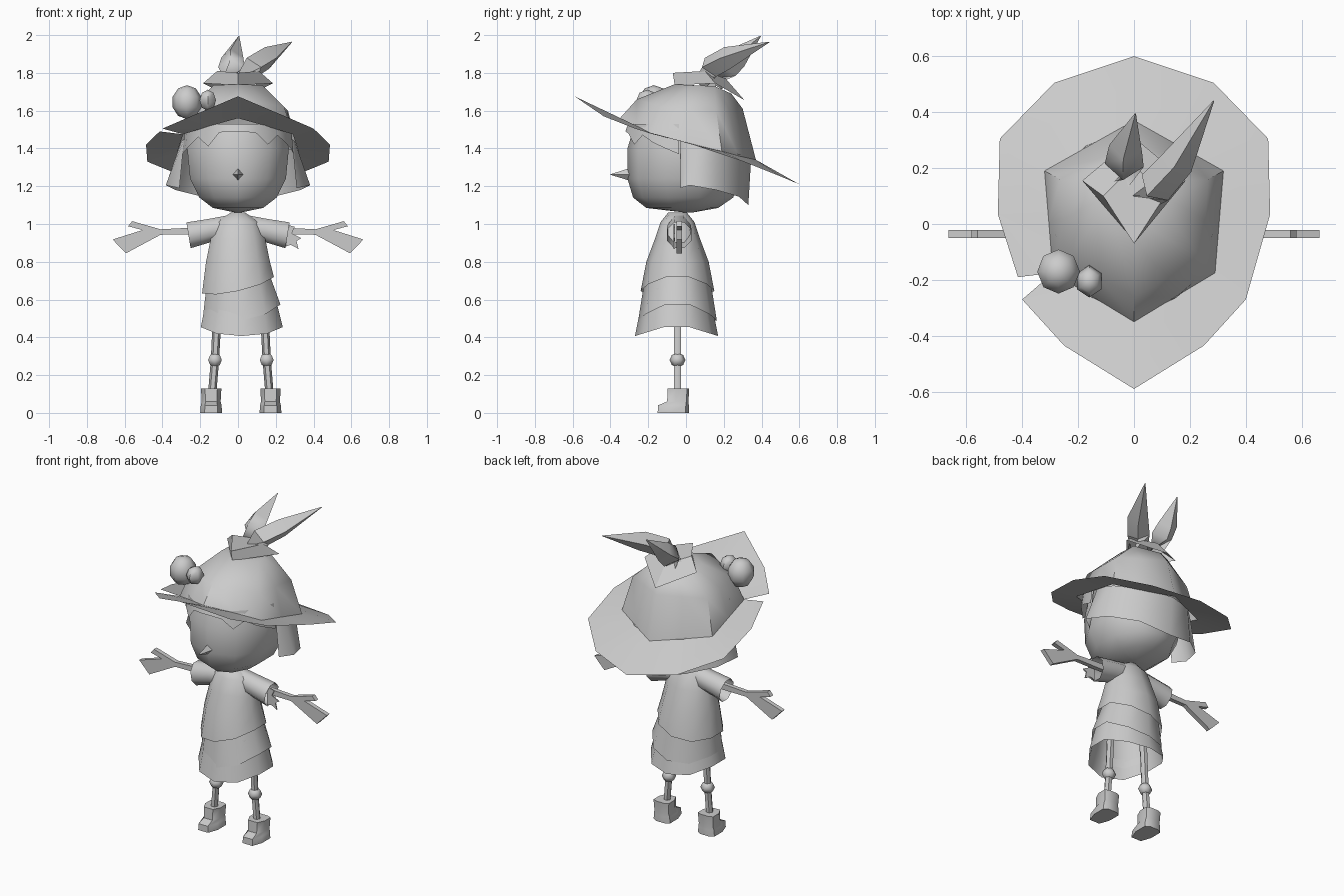
import bpy, bmesh, math
from mathutils import Vector

if "Cube" in bpy.data.objects:
    bpy.data.objects.remove(bpy.data.objects["Cube"])

grey = bpy.data.materials.new("plain_grey")
grey.diffuse_color = (0.6, 0.6, 0.6, 1)
grey.use_nodes = True
grey.node_tree.nodes["Principled BSDF"].inputs["Base Color"].default_value = grey.diffuse_color


def make(name, verts, faces, angle=50):
    me = bpy.data.meshes.new(name)
    me.from_pydata([tuple(v) for v in verts], [], faces)
    bm = bmesh.new()
    bm.from_mesh(me)
    bmesh.ops.remove_doubles(bm, verts=bm.verts, dist=0.0005)
    bmesh.ops.recalc_face_normals(bm, faces=bm.faces)
    bm.to_mesh(me)
    bm.free()
    me.materials.append(grey)
    ob = bpy.data.objects.new(name, me)
    bpy.context.collection.objects.link(ob)
    bpy.ops.object.select_all(action='DESELECT')
    ob.select_set(True)
    bpy.context.view_layer.objects.active = ob
    if angle:
        bpy.ops.object.shade_smooth_by_angle(angle=math.radians(angle))
    return ob


def loft(name, rings, closed=True, start=False, end=False, angle=50):
    n = len(rings[0])
    verts = [v for r in rings for v in r]
    faces = []
    for k in range(len(rings) - 1):
        for i in range(n if closed else n - 1):
            j = (i + 1) % n
            faces.append((k * n + i, k * n + j, k * n + n + j, k * n + n + i))
    if start:
        faces.append(tuple(range(n)))
    if end:
        faces.append(tuple(range(len(verts) - n, len(verts))))
    return make(name, verts, faces, angle)


def oval(n, cx, cy, rx, ry, z):
    """Level or wavy ring, first corner at the front; z may be a function of x, y offsets."""
    out = []
    for i in range(n):
        a = 2 * math.pi * i / n
        s, c = math.sin(a), -math.cos(a)
        out.append((cx + rx * s, cy + ry * c, z(s, c) if callable(z) else z))
    return out


def tube(name, stations, n=6, angle=60):
    """Stations: (centre, radius); rings stand square to the path."""
    pts = [Vector(p) for p, r in stations]
    rings = []
    for k, (p, r) in enumerate(stations):
        d = (pts[min(k + 1, len(pts) - 1)] - pts[max(k - 1, 0)]).normalized()
        u = d.cross(Vector((0, 1, 0)) if abs(d.z) > 0.8 else Vector((0, 0, 1))).normalized()
        w = d.cross(u)
        rings.append([pts[k] + r * (math.cos(t) * u + math.sin(t) * w)
                      for t in (2 * math.pi * i / n for i in range(n))])
    return loft(name, rings, True, True, True, angle)


def ball(name, c, rx, ry, rz, n=8, rows=5):
    rings = [oval(n, c[0], c[1], rx * math.sin(t), ry * math.sin(t), c[2] - rz * math.cos(t))
             for t in (math.pi * k / rows for k in range(rows + 1))]
    return loft(name, rings, angle=60)


def plate(name, outline, y0, y1):
    """Flat outline of (x, z) points given thickness along y."""
    return loft(name, [[(x, y, z) for x, z in outline] for y in (y0, y1)], True, True, True, 0)


def mirrored(half):
    """Complete a ring from its right half, running from back to front."""
    return half + [(-x, y, z) for x, y, z in half[-2:0:-1]]


# Hat brim: wide sloping sheet with a slit on the left
outer = mirrored([(0, .6, 1.21), (.285, .505, 1.25), (.48, .305, 1.33), (.487, .035, 1.42),
                  (.40, -.27, 1.505), (.25, -.435, 1.57), (0, -.59, 1.676)])
inner = mirrored([(0, .37, 1.34), (.16, .28, 1.36), (.32, .19, 1.385), (.305, .01, 1.43),
                  (.29, -.175, 1.475), (.145, -.262, 1.52), (0, -.35, 1.56)])
slit = 8
o = outer[slit:] + outer[:slit] + [(-.415, -.19, 1.49)]
i = inner[slit:] + inner[:slit] + [inner[slit]]
# reorder so the strip starts on one side of the slit and ends on the other
o = [outer[(slit - k) % 12] for k in range(12)] + [(-.415, -.19, 1.49)]
i = [inner[(slit - k) % 12] for k in range(12)] + [inner[slit]]
loft("hat_brim", [o, i], closed=False)

# Hat crown: six-sided dome
crown = [inner]
for back, rear, fore, front in (
        ((0, .3, 1.61), (.265, .16, 1.60), (.245, -.13, 1.62), (0, -.26, 1.66)),
        ((0, .24, 1.69), (.13, .15, 1.73), (.13, .02, 1.735), (0, -.06, 1.74))):
    mid = lambda a, b: tuple((p + q) / 2 for p, q in zip(a, b))
    crown.append(mirrored([back, mid(back, rear), rear, mid(rear, fore),
                           fore, mid(fore, front), front]))
loft("hat_crown", crown, end=True, angle=60)

# Hat collar: flared four-cornered band
loft("hat_collar", [
    mirrored([(0, .31, 1.655), (.185, .155, 1.745), (0, -.06, 1.735)]),
    mirrored([(0, .21, 1.77), (.11, .1, 1.81), (0, -.07, 1.80)])], end=True, angle=30)

# Two pointed tufts on top
tube("large_tuft", [((.04, .10, 1.74), .06), ((.075, .13, 1.83), .065),
                    ((.155, .22, 1.88), .06), ((.285, .44, 1.963), .002)], 4)
tube("small_tuft", [((-.04, .15, 1.74), .05), ((-.035, .21, 1.83), .07),
                    ((-.03, .27, 1.88), .06), ((.005, .395, 1.995), .002)], 4)

# Berries on the crown
ball("large_berry", (-.27, -.17, 1.645), .08, .083, .09)
ball("small_berry", (-.16, -.205, 1.655), .05, .058, .056, 6, 4)

# Head: rounded, tapering to the chin
head = [oval(10, 0, (a + b) / 2, rx, (b - a) / 2, z) for z, rx, a, b in (
    (1.06, .01, 0, .03), (1.085, .14, -.21, .17), (1.14, .215, -.28, .25),
    (1.24, .267, -.31, .29), (1.40, .283, -.31, .30), (1.50, .27, -.28, .29))]
loft("head", head, start=True, end=True, angle=70)

# Nose: four-sided spike
nose = [(.028, -.3, 1.262), (0, -.3, 1.295), (-.028, -.3, 1.262), (0, -.3, 1.23), (0, -.405, 1.262)]
make("nose", nose, [(0, 1, 4), (1, 2, 4), (2, 3, 4), (3, 0, 4)], 0)

# Back hair: flared curtain, longest at the back
hair_low = [(.31, -.03, 1.19), (.382, .02, 1.205), (.33, .16, 1.18), (.19, .28, 1.145), (0, .33, 1.10)]
hair_top = [(.285, -.03, 1.45), (.30, .03, 1.44), (.29, .16, 1.40), (.17, .28, 1.37), (0, .345, 1.35)]
loft("back_hair", [h + [(-x, y, z) for x, y, z in h[-2::-1]] for h in (hair_low, hair_top)],
     closed=False, angle=60)

# Fringe: jagged strip across the forehead
low = [1.37, 1.39, 1.42, 1.46, 1.41, 1.485, 1.49, 1.49, 1.48, 1.42, 1.47, 1.43, 1.40, 1.37]
fringe = [[], []]
for k, z in enumerate(low):
    a = math.radians(-84 + 168 * k / (len(low) - 1))
    for ring, h, r in ((fringe[0], z, 1.04), (fringe[1], 1.53, .99)):
        ring.append((.284 * r * math.sin(a), -.005 - .306 * r * math.cos(a), h))
loft("fringe", fringe, closed=False)

# Shirt with a slanted hem
hem = lambda s, c: .69 + .045 * s - .045 * abs(c)
loft("shirt", [oval(10, 0, -.045, rx, ry, z) for rx, ry, z in (
    (.2, .195, hem), (.178, .165, .80), (.152, .12, .92), (.12, .09, 1.01), (.04, .05, 1.06))],
    end=True, angle=60)

# Layered skirt
loft("upper_skirt", [
    oval(10, .02, -.045, .215, .208, lambda s, c: .57 + .03 * s - .08 * abs(c)),
    oval(10, .0, -.045, .165, .165, .76)], angle=60)
loft("lower_skirt", [
    oval(10, .02, -.05, .228, .22, lambda s, c: .475 - .068 * abs(c)),
    oval(10, .015, -.05, .18, .17, .66)], angle=60)

for side, s in (("left", -1), ("right", 1)):
    # Sleeve
    sleeve = []
    for x, lean, ry, rz, z in ((.06, 0, .06, .07, .98), (.15, 0, .068, .068, .965),
                               (.262, .012, .07, .074, .94)):
        sleeve.append([(s * (x + lean * math.sin(t)), -.036 + ry * math.cos(t), z + rz * math.sin(t))
                       for t in (math.pi * (k + .5) / 4 for k in range(8))])
    loft(side + "_sleeve", sleeve, angle=60)
    # Flat arm with a forked hand
    arm = [(.16, .985), (.41, .972), (.56, 1.015), (.582, .988), (.505, .968), (.664, .918),
           (.593, .845), (.41, .943), (.16, .945)]
    plate(side + "_arm", [(s * x, z) for x, z in arm], -.05, -.022)

    # Thin leg and round knee
    px = lambda x: .015 + s * x
    tube(side + "_leg", [((px(.122), -.045, .58), .023), ((px(.137), -.045, .28), .022),
                         ((px(.152), -.045, .10), .022)], 6)
    ball(side + "_knee", (px(.137), -.045, .28), .042, .042, .038, 6, 4)

    # Boot: shaft flowing into a forward toe
    def boot_ring(z, w, back, front):
        cx = px(.157)
        prof = [(-.6, front), (.6, front), (1, front * .6 + back * .4), (1, back * .9 + front * .1),
                (.5, back), (-.5, back), (-1, back * .9 + front * .1), (-1, front * .6 + back * .4)]
        return [(cx + w * a, y, z) for a, y in prof]
    loft(side + "_boot", [boot_ring(0, .058, .015, -.15), boot_ring(.04, .055, .015, -.148),
                          boot_ring(.06, .05, .013, -.10), boot_ring(.128, .054, .017, -.097)],
         True, True, True, 45)

# Torn cloth hanging from the right sleeve
plate("sleeve_tatter", [(.25, 1.0), (.30, .985), (.285, .95), (.335, .925), (.31, .91),
                        (.32, .868), (.28, .89), (.25, .88)], -.065, -.058)
